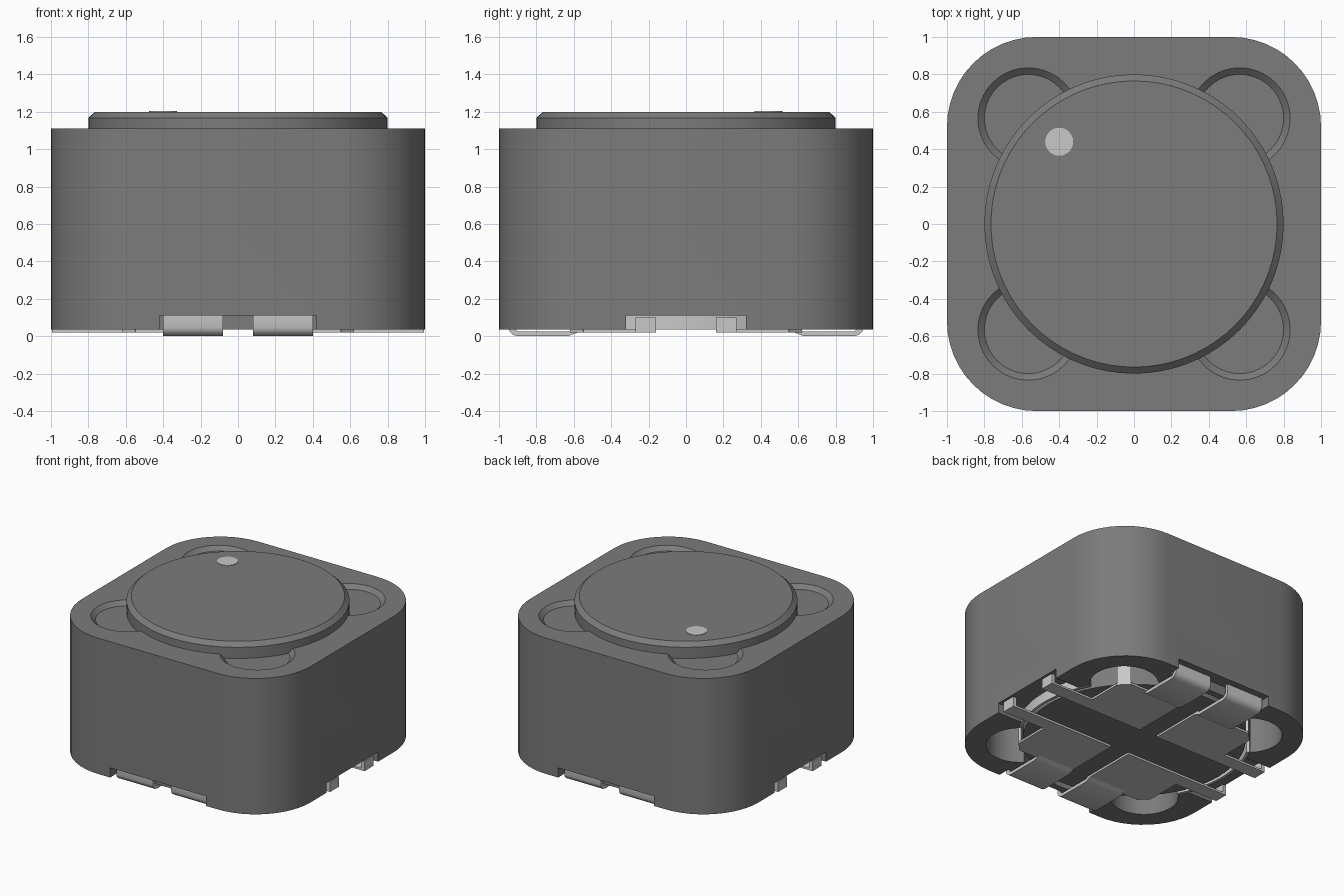
import bpy, bmesh, math
from mathutils import Matrix

cube = bpy.data.objects.get("Cube")
if cube:
    bpy.data.objects.remove(cube, do_unlink=True)


def material(name, v):
    m = bpy.data.materials.new(name)
    m.use_nodes = True
    m.diffuse_color = (v, v, v, 1)
    m.node_tree.nodes["Principled BSDF"].inputs["Base Color"].default_value = (v, v, v, 1)
    return m


GREY = material("ferrite_grey", 0.2)
SILVER = material("tinned_silver", 0.58)


def finish(name, bm, mat):
    bmesh.ops.recalc_face_normals(bm, faces=bm.faces)
    me = bpy.data.meshes.new(name)
    bm.to_mesh(me)
    bm.free()
    ob = bpy.data.objects.new(name, me)
    bpy.context.collection.objects.link(ob)
    me.materials.append(mat)
    return ob


def activate(ob):
    bpy.ops.object.select_all(action='DESELECT')
    ob.select_set(True)
    bpy.context.view_layer.objects.active = ob


def smooth(ob):
    activate(ob)
    bpy.ops.object.shade_smooth_by_angle(angle=math.radians(30))


def prism(bm, pts, lo, hi, axis='z'):
    """Extrude a 2D outline along z (points are x, y) or x (points are y, z)."""
    def place(p, h):
        return (p[0], p[1], h) if axis == 'z' else (h, p[0], p[1])
    a = [bm.verts.new(place(p, lo)) for p in pts]
    b = [bm.verts.new(place(p, hi)) for p in pts]
    bm.faces.new(a)
    bm.faces.new(b)
    n = len(pts)
    for i in range(n):
        j = (i + 1) % n
        bm.faces.new((a[i], a[j], b[j], b[i]))


def box(bm, x0, x1, y0, y1, z0, z1):
    prism(bm, [(x0, y0), (x1, y0), (x1, y1), (x0, y1)], z0, z1)


def lathe(bm, profile, cx=0, cy=0, n=64):
    """Solid of revolution through stacked (radius, z) rings."""
    rings = []
    for r, z in profile:
        rings.append([bm.verts.new((cx + r * math.cos(2 * math.pi * i / n),
                                    cy + r * math.sin(2 * math.pi * i / n), z)) for i in range(n)])
    bm.faces.new(rings[0])
    bm.faces.new(rings[-1])
    for a, b in zip(rings, rings[1:]):
        for i in range(n):
            j = (i + 1) % n
            bm.faces.new((a[i], a[j], b[j], b[i]))


def cut(ob, fill):
    """Subtract the shape made by fill(bm) and drop the cutter."""
    bm = bmesh.new()
    fill(bm)
    cutter = finish("cutter", bm, GREY)
    cutter.hide_render = True
    activate(ob)
    mod = ob.modifiers.new("cut", 'BOOLEAN')
    mod.operation, mod.solver, mod.object = 'DIFFERENCE', 'EXACT', cutter
    bpy.ops.object.modifier_apply(modifier=mod.name)
    bpy.data.objects.remove(cutter, do_unlink=True)


CORNERS = [(sx, sy) for sx in (-1, 1) for sy in (-1, 1)]

# Outer shell: rounded square block
R, STEPS = 0.48, 12
outline = []
for k, (sx, sy) in enumerate([(1, 1), (-1, 1), (-1, -1), (1, -1)]):
    for i in range(STEPS + 1):
        t = math.pi / 2 * (k + i / STEPS)
        outline.append((sx * (1 - R) + R * math.cos(t), sy * (1 - R) + R * math.sin(t)))
bm = bmesh.new()
prism(bm, outline, 0.035, 1.11)
shell = finish("outer_shell", bm, GREY)

# Round cavity and corner holes from below
cut(shell, lambda b: lathe(b, [(0.85, -0.2), (0.85, 1.0)]))
for sx, sy in CORNERS:
    cut(shell, lambda b: lathe(b, [(0.245, -0.2), (0.245, 0.98)], 0.58 * sx, 0.58 * sy, 40))
    # Shallow tapered pocket on top
    cut(shell, lambda b: lathe(b, [(0.235, 1.08), (0.27, 1.11), (0.27, 1.2)],
                               0.565 * sx, 0.565 * sy, 40))
# Notches at the foot of the four walls
for s in (-1, 1):
    cut(shell, lambda b: box(b, -0.42, 0.42, min(s * 0.9, s * 1.2), max(s * 0.9, s * 1.2), -0.1, 0.112))
    cut(shell, lambda b: box(b, min(s * 0.75, s * 1.2), max(s * 0.75, s * 1.2), -0.322, 0.322, -0.1, 0.112))
smooth(shell)

# Drum core: lower flange, neck and the chamfered top disc
bm = bmesh.new()
lathe(bm, [(0.8, 0.037), (0.8, 0.3), (0.6, 0.3), (0.6, 1.03), (0.8, 1.03), (0.8, 1.168), (0.765, 1.2)], n=72)
smooth(finish("drum_core", bm, GREY))

# Orientation dot
bm = bmesh.new()
lathe(bm, [(0.075, 1.195), (0.075, 1.203)], -0.4, 0.44, 24)
finish("orientation_dot", bm, SILVER)

# Curved metal bands behind the side notches
bm = bmesh.new()
arc = [math.radians(-28 + 56 * i / 12) for i in range(13)]
band = [(0.845 * math.cos(t), 0.845 * math.sin(t)) for t in arc]
band += [(0.825 * math.cos(t), 0.825 * math.sin(t)) for t in reversed(arc)]
prism(bm, band, 0.037, 0.25)
bands = finish("side_band", bm, SILVER)
mod = bands.modifiers.new("mirror", 'MIRROR')
mod.use_axis = (True, False, False)
activate(bands)
bpy.ops.object.modifier_apply(modifier="mirror")
smooth(bands)

# One terminal quarter, mirrored to all four
bm = bmesh.new()
# base plate with clipped corner
prism(bm, [(0.08, 0.16), (0.62, 0.16), (0.62, 0.55), (0.55, 0.62), (0.08, 0.62)], 0.02, 0.036)
# wide solder pad stepping down and bending up the wall
pad = [(0.58, 0.02), (0.61, 0.008), (0.63, 0), (0.9, 0), (0.925, 0.008), (0.943, 0.025), (0.95, 0.045),
       (0.95, 0.11), (0.925, 0.11), (0.925, 0.05), (0.9, 0.025), (0.63, 0.025), (0.58, 0.036)]
prism(bm, pad, 0.08, 0.4, 'x')
# narrow side tab with upturned end
box(bm, 0.6, 0.995, 0.16, 0.27, 0.02, 0.036)
box(bm, 0.965, 0.995, 0.16, 0.27, 0.02, 0.1)
# upright post at the clipped corner
post = bmesh.ops.create_cube(bm, size=1)["verts"]
bmesh.ops.transform(bm, verts=post, matrix=Matrix.Translation((0.578, 0.578, 0.16))
                    @ Matrix.Rotation(math.pi / 4, 4, 'Z') @ Matrix.Diagonal((0.02, 0.1, 0.28, 1)))
terminals = finish("terminals", bm, SILVER)
mod = terminals.modifiers.new("mirror", 'MIRROR')
mod.use_axis = (True, True, False)
mod.use_mirror_merge = False
activate(terminals)
bpy.ops.object.modifier_apply(modifier="mirror")
smooth(terminals)
